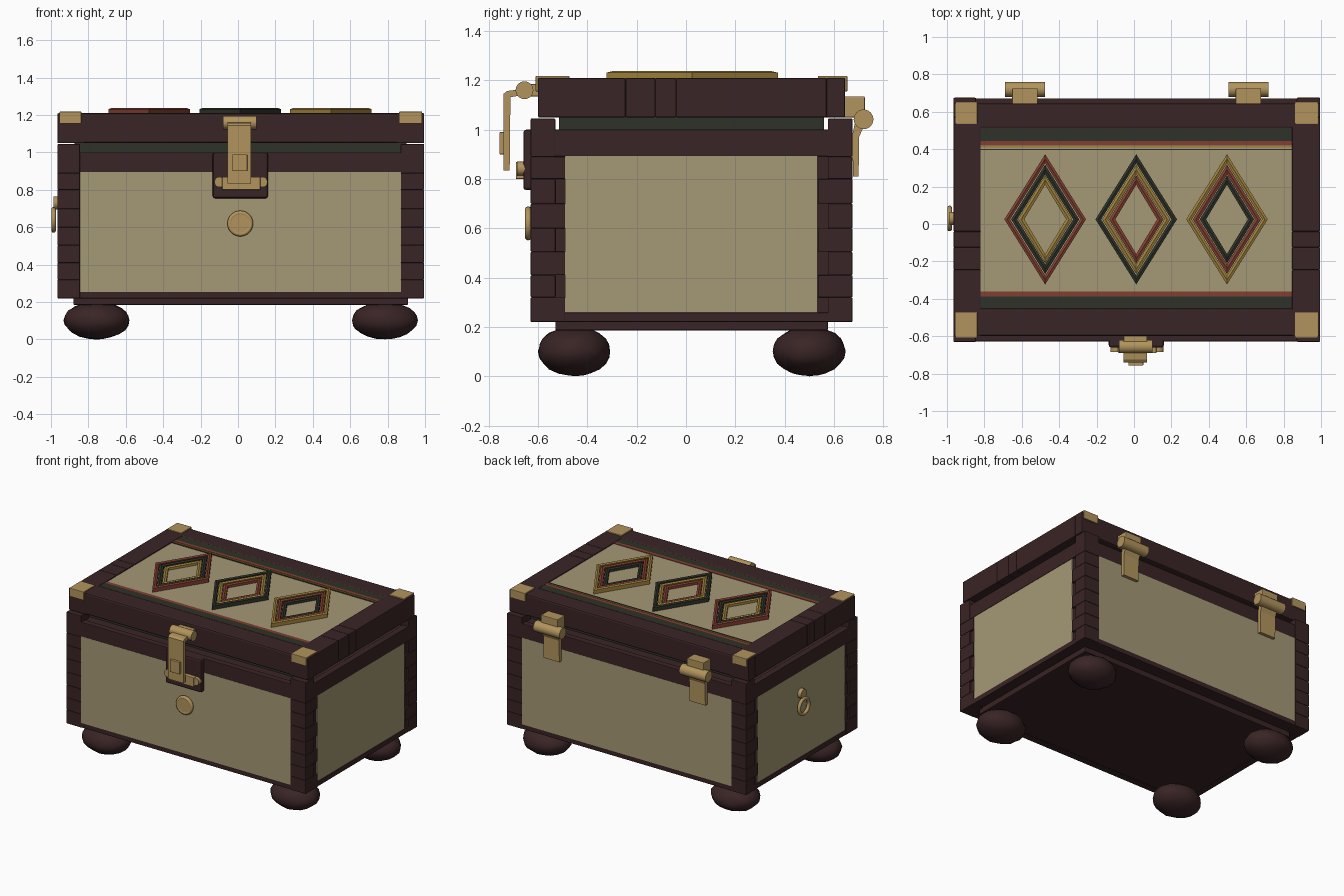
import bpy, bmesh, math, random
from mathutils import Matrix, Vector

if "Cube" in bpy.data.objects:
    bpy.data.objects.remove(bpy.data.objects["Cube"])

random.seed(4)


def material(name, rgb):
    m = bpy.data.materials.new(name)
    m.diffuse_color = (*rgb, 1)
    m.use_nodes = True
    m.node_tree.nodes["Principled BSDF"].inputs["Base Color"].default_value = m.diffuse_color
    return m


WOOD = material("dark_wood", (0.042, 0.018, 0.019))
TAN = material("tan_panel", (0.376, 0.314, 0.178))
BRASS = material("brass", (0.445, 0.296, 0.109))
GOLD = material("gold_paint", (0.352, 0.223, 0.045))
GREEN = material("dark_green", (0.028, 0.032, 0.021))
RED = material("rust_red", (0.22, 0.05, 0.03))


def finish(bm, name, mat, smooth=False):
    bmesh.ops.recalc_face_normals(bm, faces=bm.faces)
    me = bpy.data.meshes.new(name)
    bm.to_mesh(me)
    bm.free()
    me.materials.append(mat)
    ob = bpy.data.objects.new(name, me)
    bpy.context.collection.objects.link(ob)
    if smooth:
        bpy.ops.object.select_all(action='DESELECT')
        ob.select_set(True)
        bpy.context.view_layer.objects.active = ob
        bpy.ops.object.shade_smooth_by_angle(angle=math.radians(40))
    return ob


def box(name, mat, x, y, z, bevel=0.0):
    """Box from (min, max) pairs, with optional bevelled edges."""
    bm = bmesh.new()
    bmesh.ops.create_cube(bm, size=1)
    for v in bm.verts:
        v.co = [a[0] + (c + 0.5) * (a[1] - a[0]) for a, c in zip((x, y, z), v.co)]
    if bevel:
        bmesh.ops.bevel(bm, geom=bm.edges[:], offset=bevel, segments=2,
                        profile=0.5, affect='EDGES')
    return finish(bm, name, mat)


def cylinder(name, mat, centre, r, length, axis):
    bm = bmesh.new()
    bmesh.ops.create_cone(bm, cap_ends=True, segments=24, radius1=r, radius2=r, depth=length)
    rot = Vector((0, 0, 1)).rotation_difference(Vector(axis)).to_matrix().to_4x4()
    bm.transform(Matrix.Translation(centre) @ rot)
    return finish(bm, name, mat, True)


def torus(name, mat, centre, R, r, rot):
    bm = bmesh.new()
    n, k = 28, 10
    grid = [[bm.verts.new(((R + r * math.cos(b)) * math.cos(a),
                           (R + r * math.cos(b)) * math.sin(a), r * math.sin(b)))
             for b in (j * math.tau / k for j in range(k))]
            for a in (i * math.tau / n for i in range(n))]
    for i in range(n):
        for j in range(k):
            bm.faces.new((grid[i][j], grid[(i + 1) % n][j],
                          grid[(i + 1) % n][(j + 1) % k], grid[i][(j + 1) % k]))
    bm.transform(Matrix.Translation(centre) @ rot)
    return finish(bm, name, mat, True)


def side_profile(name, mat, pts, x):
    """Extrude a (y, z) outline along x."""
    bm = bmesh.new()
    f = bm.faces.new([bm.verts.new((x[0], *p)) for p in pts])
    ext = bmesh.ops.extrude_face_region(bm, geom=[f])
    bmesh.ops.translate(bm, vec=(x[1] - x[0], 0, 0),
                        verts=[g for g in ext['geom'] if isinstance(g, bmesh.types.BMVert)])
    return finish(bm, name, mat)


def diamond_ring(name, mat, cx, cy, outer, inner, z0, z1):
    """Diamond frame with a ridged top."""
    bm = bmesh.new()
    mid = [(a + b) / 2 for a, b in zip(outer, inner)]
    loops = []
    for (w, h), z in ((outer, z0), (outer, z1 - 0.006), (mid, z1), (inner, z1 - 0.006), (inner, z0)):
        loops.append([bm.verts.new((cx + w * a, cy + h * b, z))
                      for a, b in ((1, 0), (0, 1), (-1, 0), (0, -1))])
    for k in range(5):
        p, q = loops[k], loops[(k + 1) % 5]
        for i in range(4):
            bm.faces.new((p[i], p[(i + 1) % 4], q[(i + 1) % 4], q[i]))
    return finish(bm, name, mat)


X0, X1, Y0, Y1 = -0.965, 0.995, -0.63, 0.675   # chest outline
CX, CY = (X0 + X1) / 2, (Y0 + Y1) / 2

# Body core, base plinth and lip under the lid
box("body_core", WOOD, (X0 + .015, X1 - .015), (Y0 + .012, Y1 - .012), (.225, .995))
box("base_plinth", WOOD, (-0.88, .91), (-0.53, .575), (.185, .23), .006)
box("lid_lip", GREEN, (-0.875, .9), (-0.515, .56), (.98, 1.06))

# Rails above and below the panels
for n, z in (("lower", (.22, .258)), ("upper", (.892, 1.0))):
    box(n + "_front_rail", WOOD, (X0 + .11, X1 - .11), (Y0 + .003, Y0 + .05), z, .004)
    box(n + "_back_rail", WOOD, (X0 + .11, X1 - .11), (Y1 - .05, Y1 - .003), z, .004)
    box(n + "_left_rail", WOOD, (X0 + .003, X0 + .05), (Y0 + .09, Y1 - .09), z, .004)
    box(n + "_right_rail", WOOD, (X1 - .05, X1 - .003), (Y0 + .09, Y1 - .09), z, .004)

# Wall panels
for n, y in (("front", Y0 + .007), ("back", Y1 - .007)):
    box(n + "_panel", TAN, (-0.845, .872), (y - .004, y + .004), (.254, .895))
for n, x in (("left", X0 + .01), ("right", X1 - .01)):
    box(n + "_panel", TAN, (x - .004, x + .004), (-0.49, .533), (.258, .893))

# Corner posts stacked from blocks of alternating depth
levels = [.22, .32, .41, .505, .60, .70, .80, .89, 1.045]
for sx in (0, 1):
    for sy in (0, 1):
        for i in range(8):
            d = .10 if i == 7 or (i + sy) % 2 else .14
            x = (X1 - .125, X1) if sx else (X0, X0 + .12)
            y = (Y1 - d, Y1) if sy else (Y0, Y0 + d)
            box("post_block", WOOD, x, y, (levels[i], levels[i + 1]), .004)

# Lumpy bun feet
for fx in (-0.755, .785):
    for fy in (-0.453, .50):
        bm = bmesh.new()
        bmesh.ops.create_icosphere(bm, subdivisions=3, radius=1)
        for v in bm.verts:
            s = 1 + random.uniform(-.025, .025)
            v.co = (fx + .175 * s * v.co.x, fy + .147 * s * v.co.y,
                    .102 + .1 * s * v.co.z)
        finish(bm, "bun_foot", WOOD, True)

# Lid frame: long bars front and back, segmented end bars
LZ = (1.05, 1.21)
box("lid_front_bar", WOOD, (-0.96, .99), (-0.60, -0.45), LZ, .012)
box("lid_back_bar", WOOD, (-0.96, .99), (.51, .645), LZ, .012)
cuts = [-0.60, -0.245, -0.125, -0.04, .57, .645]
for x in ((X0, -0.82), (.845, X1)):
    for a, b in zip(cuts, cuts[1:]):
        box("lid_end_block", WOOD, x, (a, b), LZ, .005)

# Lid top panel with painted stripes
PX = (-0.825, .85)
box("lid_panel", TAN, PX, (-0.46, .52), (1.06, 1.203))
for n, m, y in (("front_green_stripe", GREEN, (-0.452, -0.388)),
                ("front_red_stripe", RED, (-0.388, -0.362)),
                ("back_green_stripe", GREEN, (.445, .512)),
                ("back_red_stripe", RED, (.42, .445)),
                ("back_gold_stripe", GOLD, (.408, .416)),
                ("back_thin_stripe", GREEN, (.395, .402))):
    box(n, m, PX, y, (1.202, 1.207))

# Nested diamond frames
sizes = [((.218, .348), (.188, .300)), ((.182, .292), (.150, .240)), ((.145, .235), (.112, .185))]
for cx, mats in ((-0.475, (RED, GREEN, GOLD)), (.012, (GREEN, GOLD, RED)), (.497, (GOLD, RED, GREEN))):
    for (o, i), m, top in zip(sizes, mats, (1.237, 1.232, 1.227)):
        diamond_ring("diamond_frame", m, cx, .025, o, i, 1.2, top)

# Brass caps on the lid corners
for x in ((-0.955, -0.838), (.86, .985)):
    box("front_corner_cap", BRASS, x, (-0.61, -0.473), (1.155, 1.218), .003)
    box("back_corner_cap", BRASS, x, (.535, .654), (1.155, 1.218), .003)

# Front hasp: backing plate, staple, strap and knuckle
box("latch_plate", WOOD, (-0.135, .16), (-0.66, -0.61), (.755, 1.0), .012)
box("latch_staple", BRASS, (-0.085, .12), (-0.69, -0.65), (.80, .87), .004)
for x in (-0.098, .130):
    cylinder("staple_boss", BRASS, (x, -0.665, .842), .028, .04, (0, 1, 0))
side_profile("hasp_strap", BRASS, [(-0.74, .835), (-0.715, .835), (-0.712, 1.132), (-0.66, 1.14),
                                   (-0.66, 1.165), (-0.725, 1.157), (-0.74, 1.145)], (-0.055, .07))
box("hasp_boss", BRASS, (-0.03, .05), (-0.757, -0.73), (.90, .99), .004)
cylinder("hasp_knuckle", BRASS, (.01, -0.655, 1.16), .036, .18, (1, 0, 0))
box("hasp_lid_plate", BRASS, (-0.055, .07), (-0.65, -0.59), (1.135, 1.185), .003)

# Front keyhole rosette
ROT_Y = Matrix.Rotation(math.pi / 2, 4, 'X')
cylinder("rosette_disc", BRASS, (.012, -0.636, .62), .055, .03, (0, 1, 0))
torus("rosette_rim", BRASS, (.012, -0.64, .62), .056, .013, ROT_Y)

# Back hinges
for cx in (-0.583, .612):
    box("hinge_lid_plate", BRASS, (cx - .068, cx + .068), (.63, .725), (1.05, 1.135), .004)
    cylinder("hinge_knuckle", BRASS, (cx, .72, 1.042), .04, .215, (1, 0, 0))
    side_profile("hinge_strap", BRASS, [(.677, .81), (.70, .81), (.702, .97), (.728, 1.03),
                                        (.69, 1.05), (.675, .98)], (cx - .065, cx + .065))

# Ring pull on the left wall
ROT_X = Matrix.Rotation(math.pi / 2, 4, 'Y')
torus("ring_pull", BRASS, (-0.986, .03, .64), .056, .013, ROT_X)
cylinder("ring_lug", BRASS, (-0.972, .03, .73), .035, .03, (1, 0, 0))
